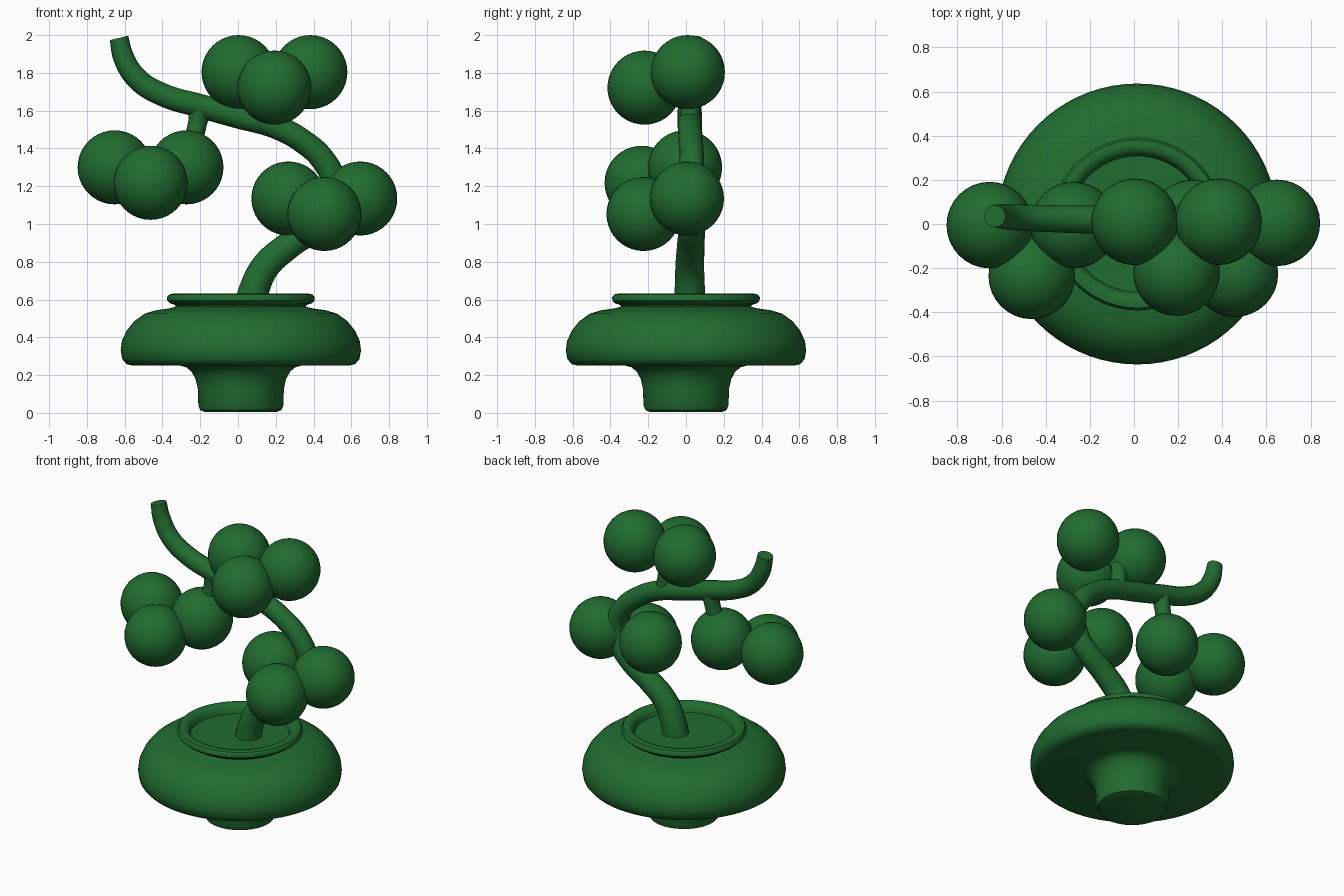
import bpy, bmesh, math
from mathutils import Matrix

if "Cube" in bpy.data.objects:
    bpy.data.objects.remove(bpy.data.objects["Cube"])

green = bpy.data.materials.new("green")
green.diffuse_color = (0.015, 0.15, 0.03, 1)
green.use_nodes = True
green.node_tree.nodes["Principled BSDF"].inputs["Base Color"].default_value = green.diffuse_color


def finish(obj, angle=40):
    obj.data.materials.append(green)
    bpy.ops.object.select_all(action='DESELECT')
    obj.select_set(True)
    bpy.context.view_layer.objects.active = obj
    if obj.type == 'CURVE':
        bpy.ops.object.convert(target='MESH')
    bpy.ops.object.shade_smooth_by_angle(angle=math.radians(angle))


def lathe(name, profile, x, steps=72):
    bm = bmesh.new()
    vs = [bm.verts.new((r, 0, z)) for r, z in profile]
    es = [bm.edges.new(p) for p in zip(vs, vs[1:])]
    bmesh.ops.spin(bm, geom=vs + es, cent=(0, 0, 0), axis=(0, 0, 1),
                   angle=math.tau, steps=steps)
    bmesh.ops.remove_doubles(bm, verts=bm.verts, dist=1e-4)
    bmesh.ops.recalc_face_normals(bm, faces=bm.faces)
    me = bpy.data.meshes.new(name)
    bm.to_mesh(me)
    bm.free()
    obj = bpy.data.objects.new(name, me)
    bpy.context.collection.objects.link(obj)
    obj.location.x = x
    finish(obj)


def limb(name, points):
    """Tapered tube through (x, y, z, radius) points."""
    cu = bpy.data.curves.new(name, 'CURVE')
    cu.dimensions = '3D'
    cu.bevel_depth = 1
    cu.bevel_resolution = 6
    cu.resolution_u = 8
    cu.use_fill_caps = True
    sp = cu.splines.new('BEZIER')
    sp.bezier_points.add(len(points) - 1)
    for bp, (x, y, z, r) in zip(sp.bezier_points, points):
        bp.co = (x, y, z)
        bp.radius = r
        bp.handle_left_type = bp.handle_right_type = 'AUTO'
    obj = bpy.data.objects.new(name, cu)
    bpy.context.collection.objects.link(obj)
    finish(obj, 50)


def ball(name, x, y, z, r=0.196):
    me = bpy.data.meshes.new(name)
    bm = bmesh.new()
    bmesh.ops.create_uvsphere(bm, u_segments=32, v_segments=20, radius=r)
    bm.to_mesh(me)
    bm.free()
    obj = bpy.data.objects.new(name, me)
    bpy.context.collection.objects.link(obj)
    obj.location = (x, y, z)
    finish(obj)


# Pot: foot, wide bowl, neck, rolled rim and soil surface
lathe("pot", [
    (0, 0.005), (0.19, 0.005), (0.215, 0.015), (0.225, 0.04), (0.228, 0.13),
    (0.24, 0.18), (0.262, 0.22), (0.29, 0.242), (0.32, 0.25), (0.57, 0.25),
    (0.605, 0.258), (0.628, 0.285), (0.636, 0.33), (0.63, 0.38), (0.605, 0.435),
    (0.565, 0.485), (0.51, 0.525), (0.45, 0.543), (0.38, 0.553), (0.345, 0.562),
    (0.35, 0.572), (0.375, 0.58), (0.39, 0.595), (0.391, 0.612), (0.38, 0.627),
    (0.355, 0.632), (0.33, 0.625), (0.315, 0.605), (0.308, 0.575),
    (0, 0.575)], 0.015)

# Trunk and branches
limb("trunk", [
    (0.06, 0.02, 0.54, 0.085), (0.085, 0.02, 0.65, 0.08), (0.145, 0.02, 0.775, 0.076),
    (0.26, 0.025, 0.88, 0.073), (0.40, 0.03, 0.98, 0.07), (0.49, 0.03, 1.09, 0.068),
    (0.51, 0.03, 1.21, 0.066), (0.45, 0.03, 1.34, 0.065), (0.34, 0.025, 1.44, 0.064),
    (0.20, 0.02, 1.515, 0.064), (0.0, 0.02, 1.57, 0.064), (-0.2, 0.02, 1.625, 0.063),
    (-0.4, 0.025, 1.685, 0.061), (-0.53, 0.03, 1.765, 0.059),
    (-0.605, 0.035, 1.88, 0.056), (-0.63, 0.035, 1.985, 0.05)])
limb("left_stem", [(-0.20, 0.02, 1.63, 0.06), (-0.215, 0.02, 1.53, 0.05),
                   (-0.25, 0.01, 1.40, 0.05)])
limb("top_stem", [(0.15, 0.02, 1.53, 0.055), (0.14, 0.02, 1.64, 0.05),
                  (0.12, 0.0, 1.78, 0.05)])

# Foliage: two balls side by side with a lower one in front
for name, cx, y, z in [("top", 0.193, 0.01, 1.804), ("left", -0.463, -0.005, 1.30),
                       ("right", 0.457, 0.005, 1.135)]:
    ball(name + "_foliage_a", cx - 0.19, y, z)
    ball(name + "_foliage_b", cx + 0.19, y, z)
    ball(name + "_foliage_front", cx, y - 0.23, z - 0.082)
